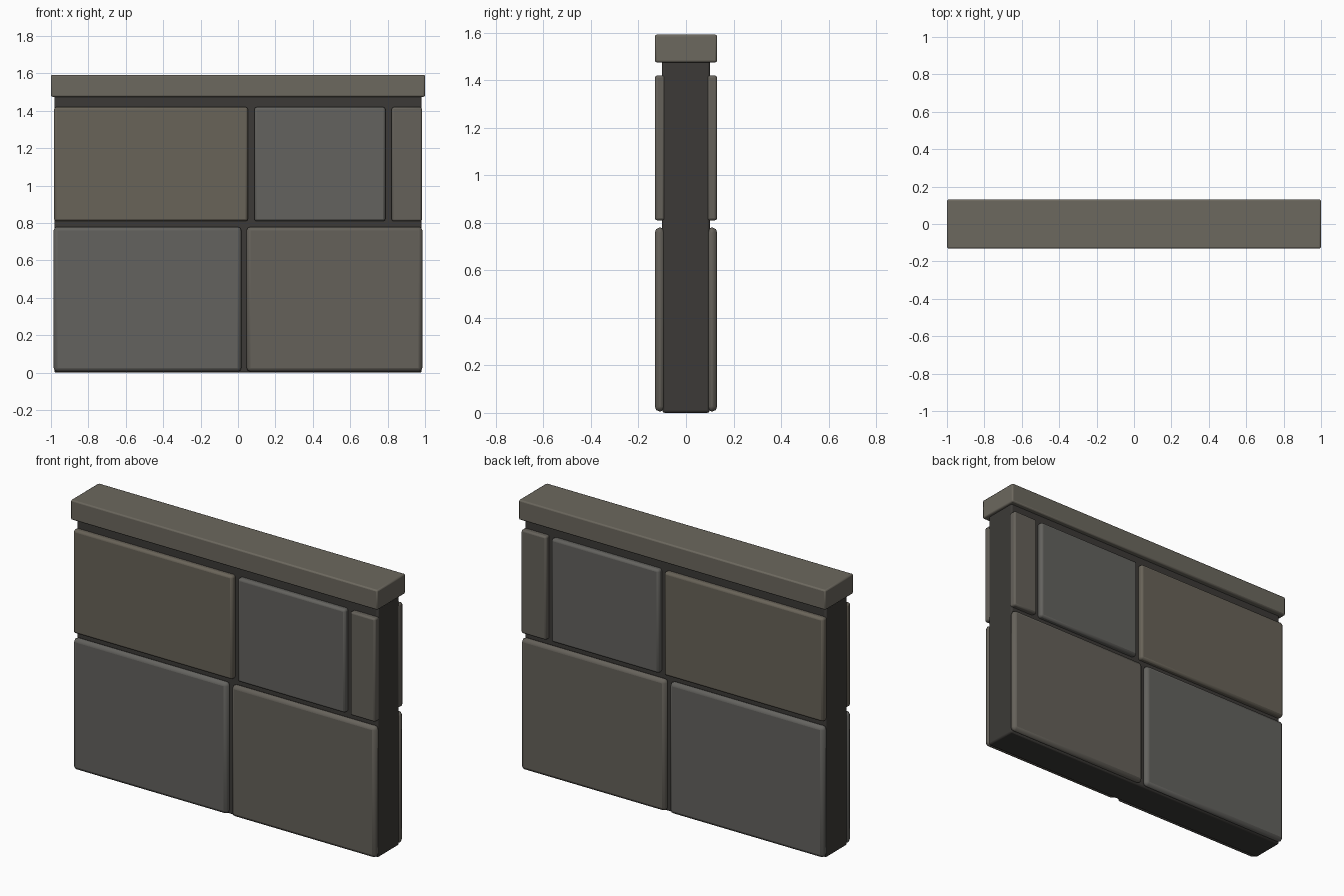
import bpy

if "Cube" in bpy.data.objects:
    bpy.data.objects.remove(bpy.data.objects["Cube"])


def material(name, rgb):
    m = bpy.data.materials.new(name)
    m.diffuse_color = (*rgb, 1)
    m.use_nodes = True
    m.node_tree.nodes["Principled BSDF"].inputs["Base Color"].default_value = m.diffuse_color
    return m


def block(name, x, y, z, bevel, mat, segments=2):
    """Bevelled box given by its (min, max) range on each axis."""
    bpy.ops.mesh.primitive_cube_add(size=1)
    ob = bpy.context.object
    ob.name = name
    for v in ob.data.vertices:
        v.co = [r[0] if c < 0 else r[1] for c, r in zip(v.co, (x, y, z))]
    mod = ob.modifiers.new("bevel", "BEVEL")
    mod.width, mod.segments = bevel, segments
    ob.data.materials.append(mat)
    bpy.ops.object.shade_smooth_by_angle()
    return ob


mortar = material("mortar", (0.045, 0.042, 0.038))
cap_mat = material("cap_stone", (0.150, 0.138, 0.112))
olive = material("olive_stone", (0.140, 0.125, 0.098))
brown = material("brown_stone", (0.130, 0.120, 0.102))
grey = material("grey_stone", (0.125, 0.122, 0.112))

# Mortar core and coping
block("wall_core", (-0.982, 0.982), (-0.1, 0.1), (0, 1.485), 0.01, mortar)
block("coping", (-1, 1), (-0.131, 0.131), (1.475, 1.592), 0.008, cap_mat)

# Facing stones, the same layout on front and back
stones = [
    ("lower_left_stone", (-0.986, 0.018), (0.006, 0.78), 0.02, grey),
    ("lower_right_stone", (0.046, 0.986), (0.006, 0.78), 0.02, brown),
    ("upper_left_stone", (-0.984, 0.053), (0.81, 1.42), 0.013, olive),
    ("upper_middle_stone", (0.087, 0.788), (0.81, 1.42), 0.013, grey),
    ("upper_end_stone", (0.822, 0.984), (0.81, 1.42), 0.01, brown),
]
for side, y in (("front", (-0.131, -0.088)), ("back", (0.088, 0.131))):
    for name, x, z, bevel, mat in stones:
        block(f"{side}_{name}", x, y, z, bevel, mat)
